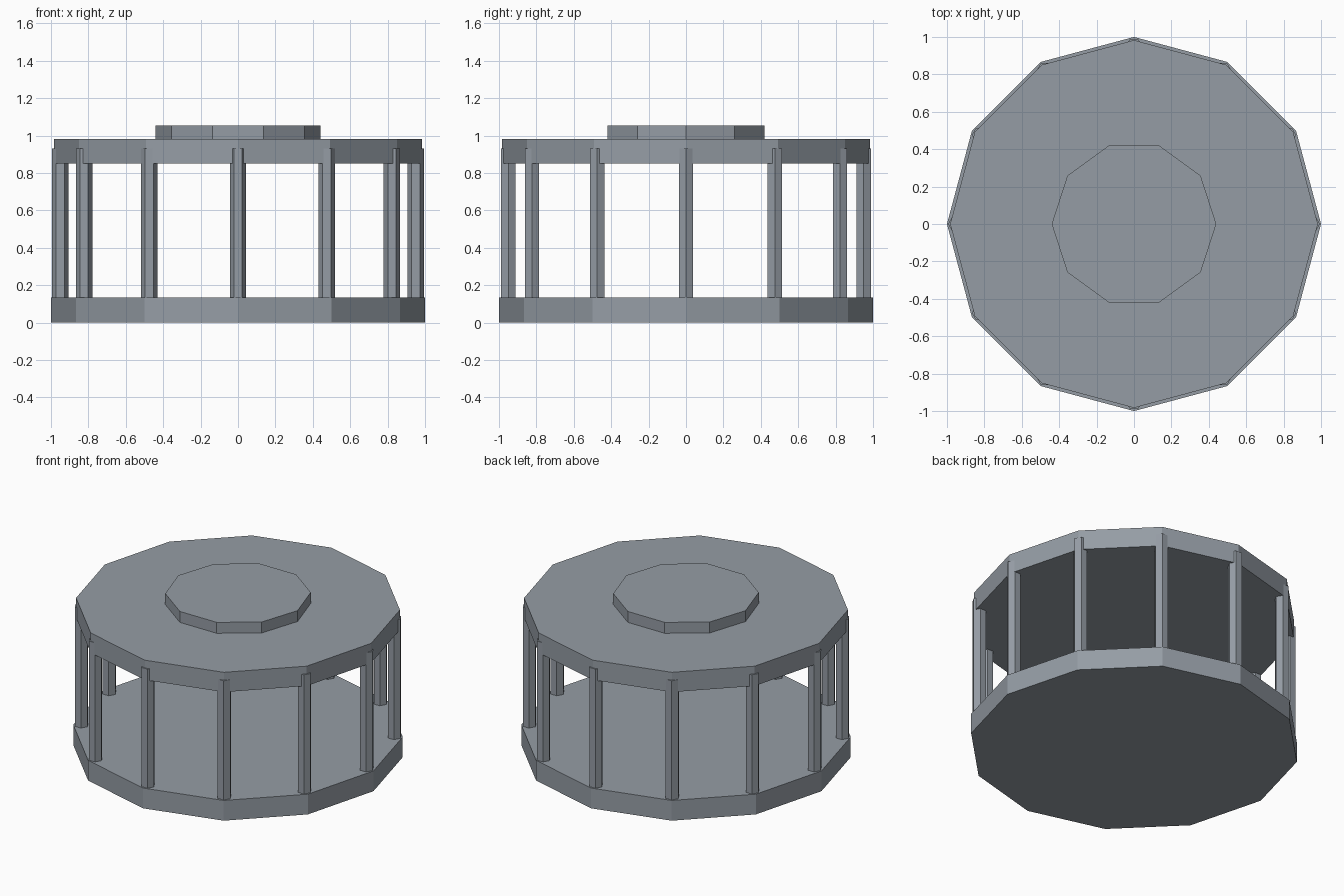
import bpy, math

if "Cube" in bpy.data.objects:
    bpy.data.objects.remove(bpy.data.objects["Cube"])

metal = bpy.data.materials.new("blue_grey")
metal.diffuse_color = (0.30, 0.335, 0.375, 1.0)
metal.use_nodes = True
metal.node_tree.nodes["Principled BSDF"].inputs["Base Color"].default_value = metal.diffuse_color


def prism(name, sides, radius, z0, z1, x=0.0, y=0.0):
    """Upright flat-sided prism with one corner pointing along +x."""
    bottom = []
    for i in range(sides):
        a = 2 * math.pi * i / sides
        bottom.append((radius * math.cos(a), radius * math.sin(a)))
    verts = [(u, v, z0) for u, v in bottom] + [(u, v, z1) for u, v in bottom]
    faces = [tuple(reversed(range(sides))), tuple(range(sides, 2 * sides))]
    for i in range(sides):
        j = (i + 1) % sides
        faces.append((i, j, sides + j, sides + i))
    mesh = bpy.data.meshes.new(name)
    mesh.from_pydata(verts, [], faces)
    mesh.materials.append(metal)
    obj = bpy.data.objects.new(name, mesh)
    obj.location = (x, y, 0)
    bpy.context.collection.objects.link(obj)
    return obj


# Twelve-sided floor and roof, ten-sided cap
prism("base", 12, 1.0, 0.0, 0.135)
prism("roof", 12, 0.983, 0.85, 0.982)
prism("roof_cap", 10, 0.44, 0.982, 1.055)

# Ring of hexagonal posts, one at each corner, ending inside the roof
for k in range(12):
    a = 2 * math.pi * k / 12
    prism(f"post_{k + 1}", 6, 0.044, 0.13, 0.93,
          0.95 * math.cos(a), 0.95 * math.sin(a))
